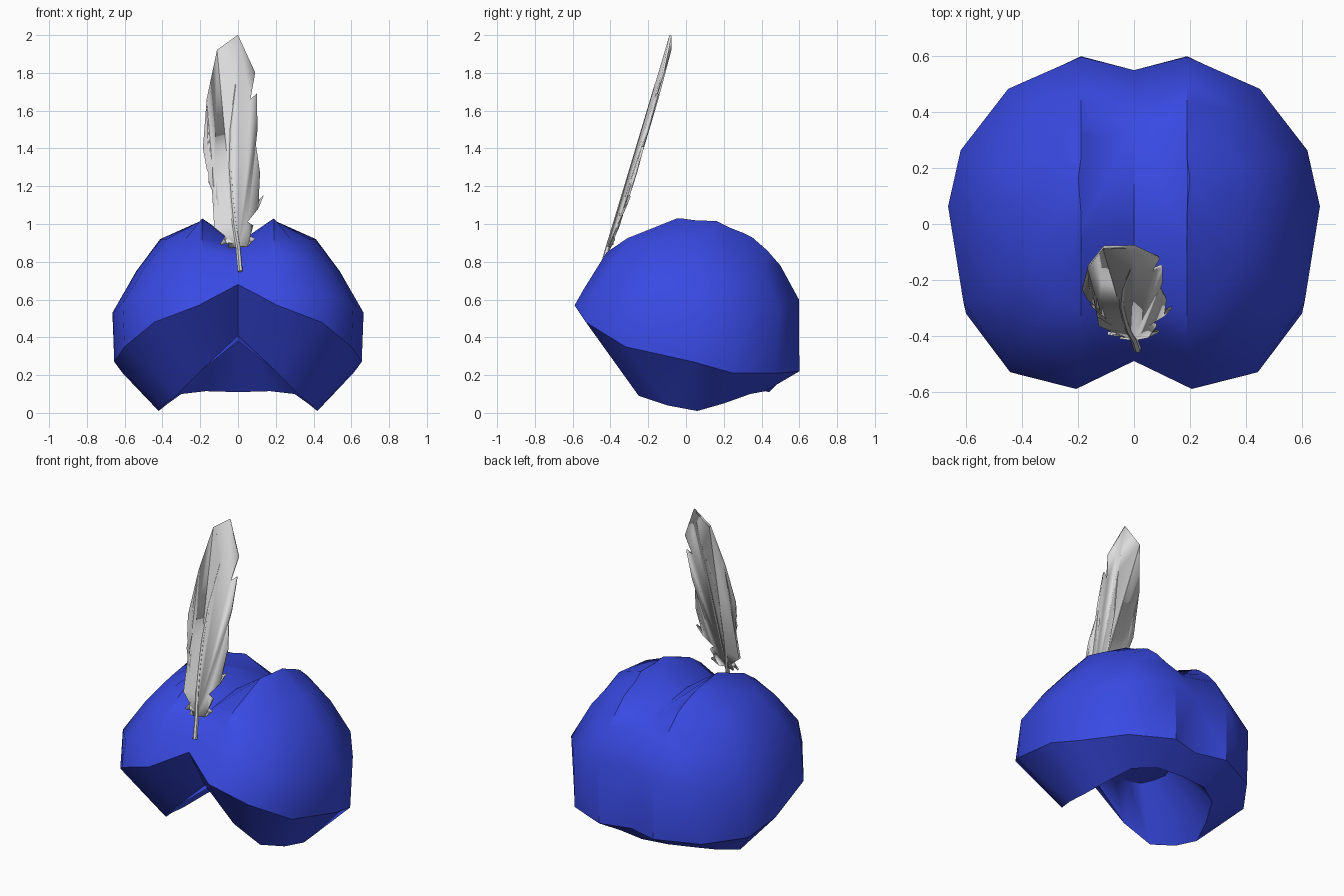
import bpy
import bmesh

if "Cube" in bpy.data.objects:
    bpy.data.objects.remove(bpy.data.objects["Cube"])


def material(name, rgb):
    m = bpy.data.materials.new(name)
    m.use_nodes = True
    m.diffuse_color = (*rgb, 1)
    bsdf = m.node_tree.nodes["Principled BSDF"]
    bsdf.inputs["Base Color"].default_value = (*rgb, 1)
    return m


def smooth(obj, angle):
    bpy.ops.object.select_all(action="DESELECT")
    obj.select_set(True)
    bpy.context.view_layer.objects.active = obj
    bpy.ops.object.shade_smooth_by_angle(angle=angle)


def finish(name, bm, mat, angle):
    bmesh.ops.recalc_face_normals(bm, faces=bm.faces)
    mesh = bpy.data.meshes.new(name)
    bm.to_mesh(mesh)
    bm.free()
    mesh.materials.append(mat)
    obj = bpy.data.objects.new(name, mesh)
    bpy.context.collection.objects.link(obj)
    smooth(obj, angle)
    return obj


blue = material("royal blue cloth", (0.04, 0.068, 0.76))
white = material("pale grey feather", (0.72, 0.72, 0.72))

# Half plan of the hat, from front centre round the left side to back centre
plan = [(0, -.49), (.21, -.59), (.45, -.53), (.61, -.32), (.665, .04),
        (.62, .25), (.45, .48), (.18, .6), (0, .55)]
LOBE = 0.19  # the two lobes keep their crests at least this far from the middle

# Underside: edge of the head opening and the shallow lining inside it
opening = [(0, -.33, .41), (.2, -.33, .22), (.33, -.25, .09), (.395, -.1, .04),
           (.42, .06, .01), (.37, .2, .05), (.3, .34, .1), (.17, .42, .115),
           (0, .44, .11)]
lining = [(x * .5, y * .5, .38) for x, y, z in opening]

# Outer rings: x scale, y scale, y shift, heights along the plan
outer = [
    (.985, 1, 0, [.68, .57, .48, .35, .27, .21, .21, .22, .22]),          # brim fold
    (1, .955, .025, [.73, .66, .63, .58, .53, .53, .56, .6, .6]),         # widest
    (.81, .773, .036, [.82, .85, .81, .77, .75, .75, .76, .78, .76]),     # shoulder
    (.62, .622, .057, [.87, .925, .92, .92, .92, .9, .87, .86, .81]),     # upper
    (.3, .333, .15, [.9, 1.03, 1.03, 1.02, 1.015, .98, .95, .93, .85]),   # crest
]
rings = [lining, opening]
for sx, sy, shift, heights in outer:
    rings.append([(max(x * sx, LOBE) if x else 0, y * sy + shift, z)
                  for (x, y), z in zip(plan, heights)])

# Hat: half lofted through the rings, then mirrored
bm = bmesh.new()
loops = [[bm.verts.new(p) for p in ring] for ring in rings]
for low, high in zip(loops, loops[1:]):
    for i in range(len(plan) - 1):
        bm.faces.new((low[i], low[i + 1], high[i + 1], high[i]))
bm.faces.new(loops[0][::-1])
bm.faces.new(loops[-1])
bmesh.ops.mirror(bm, geom=bm.verts[:] + bm.edges[:] + bm.faces[:],
                 axis="X", merge_dist=0.001)
finish("cloth_hat", bm, blue, 0.68)

# Feather: quill line and the ragged vane edges on either side, as (x, z)
quill = [(0, .88), (-.02, 1), (-.033, 1.13), (-.045, 1.3), (-.04, 1.5),
         (-.01, 1.74), (0, 2)]
right_edge = [(.05, .88), (.025, .9), (.09, .92), (.035, .95), (.08, .99),
              (.05, 1.01), (.106, 1.08), (.07, 1.07), (.135, 1.15), (.09, 1.11),
              (.115, 1.27), (.095, 1.41), (.065, 1.4), (.1, 1.49), (.1, 1.69),
              (.065, 1.66), (.09, 1.8)]
left_edge = [(-.05, .87), (-.025, .9), (-.095, .89), (-.05, .93), (-.08, .95),
             (-.05, .97), (-.125, .98), (-.075, 1.02), (-.13, 1.1), (-.1, 1.1),
             (-.155, 1.22), (-.12, 1.19), (-.165, 1.29), (-.185, 1.4),
             (-.165, 1.66), (-.11, 1.92), (-.085, 1.86), (-.06, 1.93)]


def quill_x(z):
    for (xa, za), (xb, zb) in zip(quill, quill[1:]):
        if za <= z <= zb:
            return xa + (xb - xa) * (z - za) / (zb - za)
    return 0


def depth(x, z):
    # The feather leans back, its edges sweeping behind the quill
    return -.45 + .295 * (z - .75) + .2 * abs(x - quill_x(z))


# Vane halves are filled flat, then bent to shape
bm = bmesh.new()
spine = [bm.verts.new((x, 0, z)) for x, z in quill]
for edge in (right_edge, left_edge):
    rim = [bm.verts.new((x, 0, z)) for x, z in edge]
    bm.faces.new(spine + rim[::-1])
bmesh.ops.triangulate(bm, faces=bm.faces, ngon_method="EAR_CLIP")
for v in bm.verts:
    v.co.y = depth(v.co.x, v.co.z)
vane = finish("feather_vane", bm, white, 0.6)
solid = vane.modifiers.new("Thickness", "SOLIDIFY")
solid.thickness = 0.012
solid.offset = 0

# Tapering quill shaft
curve = bpy.data.curves.new("feather_shaft", "CURVE")
curve.dimensions = "3D"
curve.bevel_depth = 0.014
curve.bevel_resolution = 1
curve.use_fill_caps = True
path = [(.012, .75)] + quill[:-1]
spline = curve.splines.new("POLY")
spline.points.add(len(path) - 1)
for i, (point, (x, z)) in enumerate(zip(spline.points, path)):
    point.co = (x, depth(x, z), z, 1)
    point.radius = 1 - .45 * i / (len(path) - 1)
curve.materials.append(white)
shaft = bpy.data.objects.new("feather_shaft", curve)
bpy.context.collection.objects.link(shaft)
bpy.ops.object.select_all(action="DESELECT")
shaft.select_set(True)
bpy.context.view_layer.objects.active = shaft
bpy.ops.object.convert(target="MESH")
smooth(bpy.context.object, 0.6)
